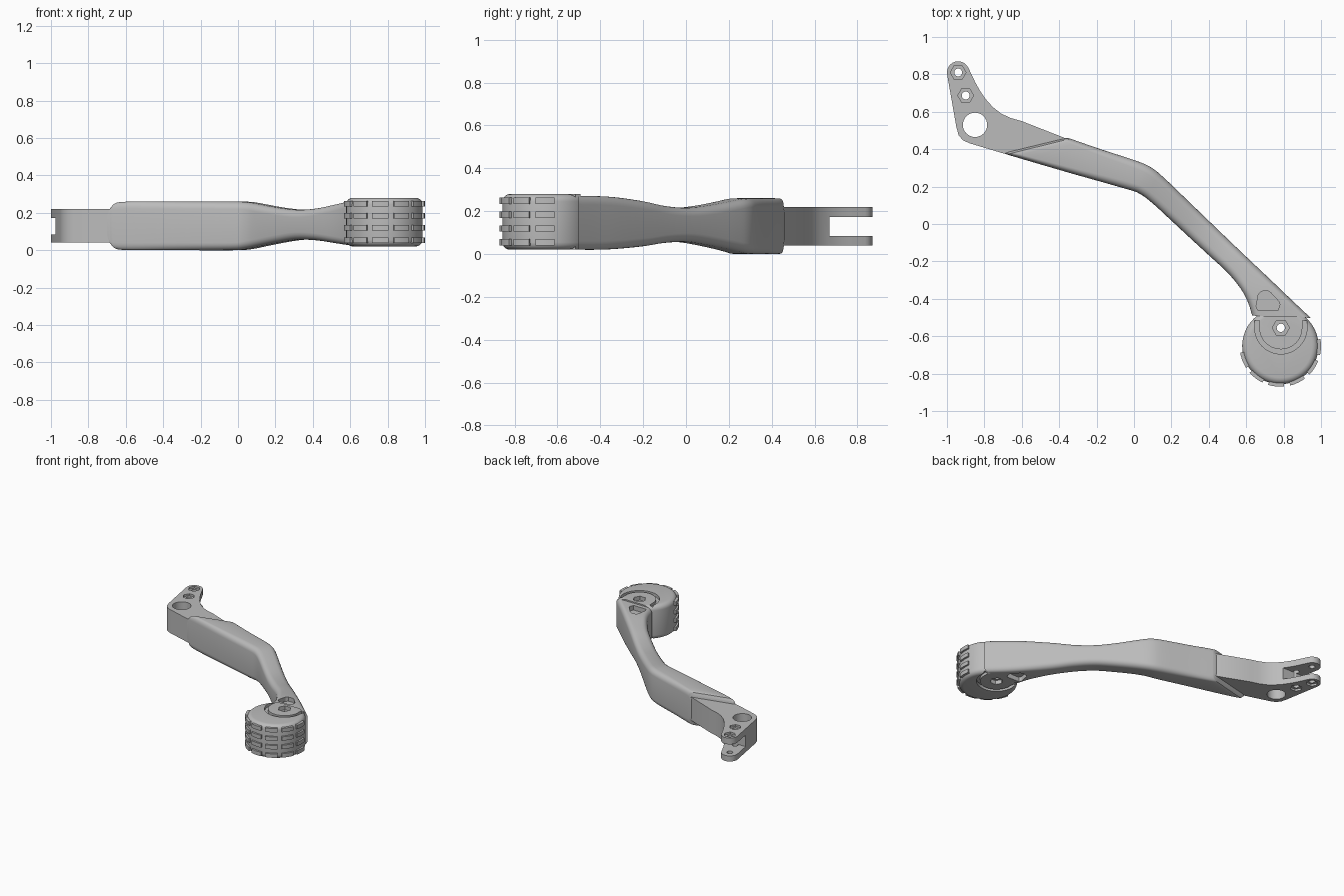
import bpy, bmesh
from math import sin, cos, radians, pi
from mathutils import Vector

cube = bpy.data.objects.get("Cube")
if cube:
    bpy.data.objects.remove(cube)

grey = bpy.data.materials.new("plain_grey")
grey.use_nodes = True
grey.diffuse_color = (0.5, 0.5, 0.5, 1)
grey.node_tree.nodes["Principled BSDF"].inputs["Base Color"].default_value = (0.5, 0.5, 0.5, 1)

WHEEL = (0.7825, -0.6525)
HUB = (0.785, -0.555)
parts = []


def finish(bm, name):
    bmesh.ops.recalc_face_normals(bm, faces=bm.faces)
    mesh = bpy.data.meshes.new(name)
    bm.to_mesh(mesh)
    bm.free()
    mesh.materials.append(grey)
    obj = bpy.data.objects.new(name, mesh)
    bpy.context.collection.objects.link(obj)
    return obj


def arc(c, r, a, b, n):
    angles = [radians(a + (b - a) * i / n) for i in range(n + 1)]
    return [(c[0] + r * cos(t), c[1] + r * sin(t)) for t in angles]


def disc(c, r, n=24):
    return arc(c, r, 0, 360 - 360 / n, n - 1)


def prism(name, outline, z0, z1, bevel=0, flat_above=None):
    """Extrude an outline; round its rims, except edges lying above flat_above in y."""
    bm = bmesh.new()
    face = bm.faces.new([bm.verts.new((x, y, z0)) for x, y in outline])
    top = bmesh.ops.extrude_face_region(bm, geom=[face])["geom"]
    for v in top:
        if isinstance(v, bmesh.types.BMVert):
            v.co.z = z1
    if bevel:
        def is_rim(e):
            a, b = (v.co for v in e.verts)
            return abs(a.z - b.z) < 1e-5 and not (flat_above and min(a.y, b.y) > flat_above)
        bmesh.ops.bevel(bm, geom=[e for e in bm.edges if is_rim(e)], offset=bevel,
                        segments=5, profile=0.5, affect='EDGES')
    return finish(bm, name)


def carve(obj, cutters):
    """Subtract each (outline, z0, z1) prism from the object."""
    for outline, z0, z1 in cutters:
        cutter = prism("cutter", outline, z0, z1)
        cutter.hide_render = True
        mod = obj.modifiers.new("cut", 'BOOLEAN')
        mod.object, mod.operation, mod.solver = cutter, 'DIFFERENCE', 'EXACT'
        bpy.context.view_layer.objects.active = obj
        bpy.ops.object.modifier_apply(modifier=mod.name)
        bpy.data.objects.remove(cutter)


def both_sides(outline, low, high):
    """Shallow recess cut from the underside up to low and from the top down to high."""
    return [(outline, -0.1, low), (outline, high, 0.4)]


# Forked bracket at the back end
tip, second = (-0.94, 0.81), (-0.9, 0.687)
outline = arc(tip, 0.06, 190, 25, 12) + [
    (-0.85, 0.76), (-0.825, 0.715), (-0.795, 0.67), (-0.755, 0.625), (-0.71, 0.59),
    (-0.66, 0.567), (-0.6, 0.55), (-0.36, 0.456), (-0.3, 0.4), (-0.6, 0.36),
    (-0.7, 0.378), (-0.88, 0.432), (-0.915, 0.448), (-0.938, 0.475), (-0.95, 0.52)]
bracket = prism("fork_bracket", outline, 0.04, 0.22)
slot = [(-1.2, 0.67), (-0.6, 0.67), (-0.6, 1), (-1.2, 1)]
cuts = [(slot, 0.083, 0.172), (disc((-0.85, 0.53), 0.065, 32), -0.1, 0.4)]
for p in (tip, second):
    cuts += both_sides(disc(p, 0.042, 6), 0.055, 0.205)
    cuts.append((disc(p, 0.021), -0.1, 0.4))
carve(bracket, cuts)
parts.append(bracket)

# Bent arm: stations hold front edge x y, back edge x y, middle height, half height
stations = [Vector(s) for s in (
    (-0.70, 0.378, -0.36, 0.46, 0.13, 0.09),
    (-0.685, 0.374, -0.345, 0.457, 0.13, 0.117),
    (-0.64, 0.36, -0.32, 0.449, 0.13, 0.129),
    (-0.35, 0.275, -0.17, 0.397, 0.13, 0.13),
    (-0.05, 0.19, 0.02, 0.335, 0.13, 0.13),
    (0.03, 0.162, 0.1, 0.297, 0.132, 0.125),
    (0.1, 0.11, 0.17, 0.238, 0.133, 0.112),
    (0.2, 0.018, 0.27, 0.142, 0.134, 0.093),
    (0.3, -0.075, 0.38, 0.036, 0.136, 0.08),
    (0.4, -0.167, 0.49, -0.07, 0.138, 0.086),
    (0.5, -0.26, 0.6, -0.175, 0.141, 0.105),
    (0.57, -0.345, 0.75, -0.317, 0.144, 0.12),
    (0.61, -0.42, 0.85, -0.413, 0.145, 0.125),
    (0.632, -0.49, 0.945, -0.502, 0.145, 0.125))]


def smooth_path(pts, steps):
    out = []
    for i in range(len(pts) - 1):
        a, b = pts[max(i - 1, 0)], pts[i]
        c, d = pts[i + 1], pts[min(i + 2, len(pts) - 1)]
        for k in range(steps):
            t = k / steps
            out.append(b + (c - a) * (t / 2) + (a * 2 - b * 5 + c * 4 - d) * (t * t / 2)
                       + (b * 3 - a - c * 3 + d) * (t ** 3 / 2))
    return out + [pts[-1]]


bm = bmesh.new()
rings = []
for s in smooth_path(stations, 4):
    front, back = Vector((s[0], s[1], s[4])), Vector((s[2], s[3], s[4]))
    mid, across = (front + back) / 2, (back - front) / 2
    half, r = across.length, 0.04
    ring = []
    for q, (sx, sz) in enumerate(((1, 1), (-1, 1), (-1, -1), (1, -1))):
        for k in range(6):
            t = (q + k / 5) * pi / 2
            u = sx * (half - r) + r * cos(t)
            w = sz * (s[5] - r) + r * sin(t)
            ring.append(bm.verts.new(mid + across.normalized() * u + Vector((0, 0, w))))
    rings.append(ring)
for a, b in zip(rings, rings[1:]):
    for i in range(len(a)):
        j = (i + 1) % len(a)
        bm.faces.new((a[i], a[j], b[j], b[i]))
bm.faces.new(rings[0])
bm.faces.new(rings[-1])
arm = finish(bm, "bent_arm")
pocket = [(0.662, -0.46), (0.653, -0.44), (0.665, -0.375), (0.68, -0.36), (0.715, -0.358),
          (0.73, -0.366), (0.775, -0.415), (0.78, -0.43), (0.77, -0.462)]
carve(arm, both_sides(pocket, 0.055, 0.235))
parts.append(arm)

# Wheel drum and its smooth, slightly wider rear half, both cut flat against the arm
groove = ([(HUB[0] - 0.14, -0.515)] + arc(HUB, 0.14, 180, 360, 24) + [(HUB[0] + 0.14, -0.515)]
          + [(HUB[0] + 0.115, -0.515)] + arc(HUB, 0.115, 360, 180, 24) + [(HUB[0] - 0.115, -0.515)])
hub_cuts = both_sides(groove, 0.042, 0.258) + both_sides(disc(HUB, 0.046, 6), 0.05, 0.25)
hub_cuts.append((disc(HUB, 0.022), -0.1, 0.4))
drum = prism("wheel_drum", arc(WHEEL, 0.204, 128, 412, 56), 0.02, 0.28, 0.035, -0.5)
rear = prism("wheel_rear_shell", arc(WHEEL, 0.216, 184, 132, 10) + arc(WHEEL, 0.216, 48, -4, 10),
             0.021, 0.279, 0.035, -0.5)
for obj in (drum, rear):
    carve(obj, hub_cuts)
    parts.append(obj)

# Raised tread blocks in four rows around the front half
for column in range(6):
    mid = 201 + column * 31.5
    for row in range(4):
        z = 0.054 + row * 0.065
        block = arc(WHEEL, 0.2175, mid - 11.5, mid + 11.5, 6) + arc(WHEEL, 0.17, mid + 11.5, mid - 11.5, 6)
        parts.append(prism(f"tread_block_{column}_{row}", block, z - 0.015, z + 0.015))

bpy.ops.object.select_all(action='DESELECT')
for obj in parts:
    obj.select_set(True)
bpy.context.view_layer.objects.active = arm
bpy.ops.object.shade_smooth_by_angle(angle=radians(32))
